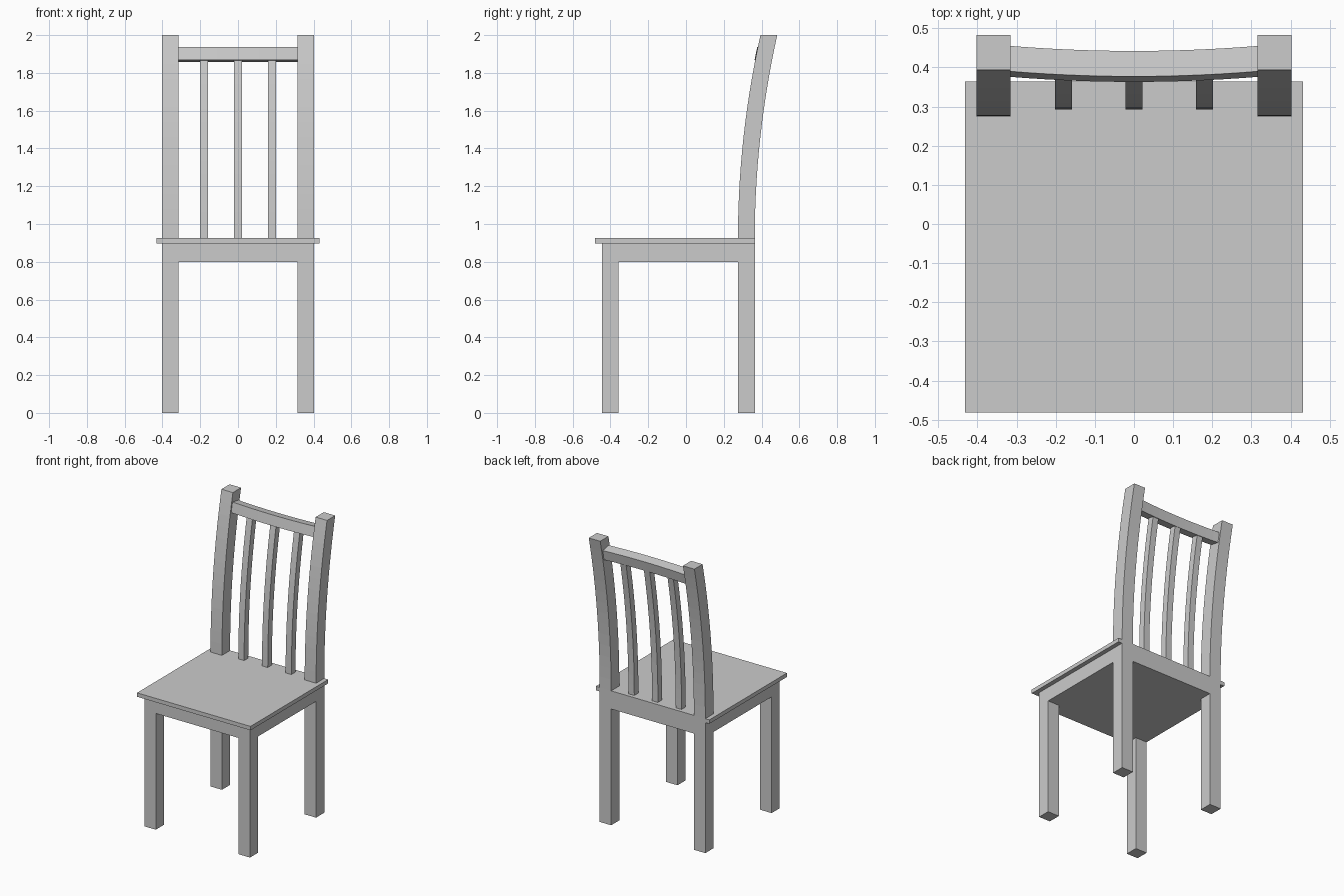
import bpy, bmesh

if "Cube" in bpy.data.objects:
    bpy.data.objects.remove(bpy.data.objects["Cube"])

SEAT_TOP = 0.925


def make(name, bm):
    bmesh.ops.recalc_face_normals(bm, faces=bm.faces)
    me = bpy.data.meshes.new(name)
    bm.to_mesh(me)
    bm.free()
    ob = bpy.data.objects.new(name, me)
    bpy.context.collection.objects.link(ob)
    return ob


def loft(name, rings):
    """Skin a list of equal-sized closed rings and cap both ends."""
    bm = bmesh.new()
    vs = [[bm.verts.new(p) for p in r] for r in rings]
    n = len(rings[0])
    for a, b in zip(vs, vs[1:]):
        for i in range(n):
            j = (i + 1) % n
            bm.faces.new((a[i], a[j], b[j], b[i]))
    bm.faces.new(vs[0])
    bm.faces.new(vs[-1])
    return make(name, bm)


def rect(x0, x1, y0, y1, z):
    return [(x0, y0, z), (x1, y0, z), (x1, y1, z), (x0, y1, z)]


def box(name, x0, x1, y0, y1, z0, z1):
    return loft(name, [rect(x0, x1, y0, y1, z0), rect(x0, x1, y0, y1, z1)])


def lean(z):
    """Backward bend of the chair back above the seat."""
    return 0.119 * (max(0, z - SEAT_TOP) / (2 - SEAT_TOP)) ** 2


def bent_bar(name, x0, x1, y0, y1, z0, z1, steps=14):
    start = max(z0, SEAT_TOP)
    zs = ([z0] if z0 < start else []) + [start + (z1 - start) * i / steps for i in range(steps + 1)]
    return loft(name, [rect(x0, x1, y0 + lean(z), y1 + lean(z), z) for z in zs])


# Seat board and the solid frame beneath it
box("seat", -0.432, 0.432, -0.481, 0.364, 0.898, SEAT_TOP)
box("seat_frame", -0.402, 0.402, -0.444, 0.364, 0.80, 0.90)

# Front legs, and back legs that continue up as bent posts
for side, x0, x1 in (("left", -0.402, -0.315), ("right", 0.315, 0.402)):
    box("front_leg_" + side, x0, x1, -0.444, -0.357, 0, 0.85)
    bent_bar("back_post_" + side, x0, x1, 0.275, 0.364, 0, 2.0)

# Back slats
for i, x in enumerate((-0.18, 0, 0.18)):
    bent_bar(f"back_slat_{i + 1}", x - 0.022, x + 0.022, 0.292, 0.337, 0.91, 1.88)

# Bowed, tilted top rail
section = [(0.363, 1.869), (0.377, 1.937), (0.442, 1.925), (0.429, 1.857)]
half = 0.33
rings = []
for i in range(13):
    t = -1 + 2 * i / 12
    rings.append([(half * t, y + 0.014 * t * t, z) for y, z in section])
loft("top_rail", rings)
